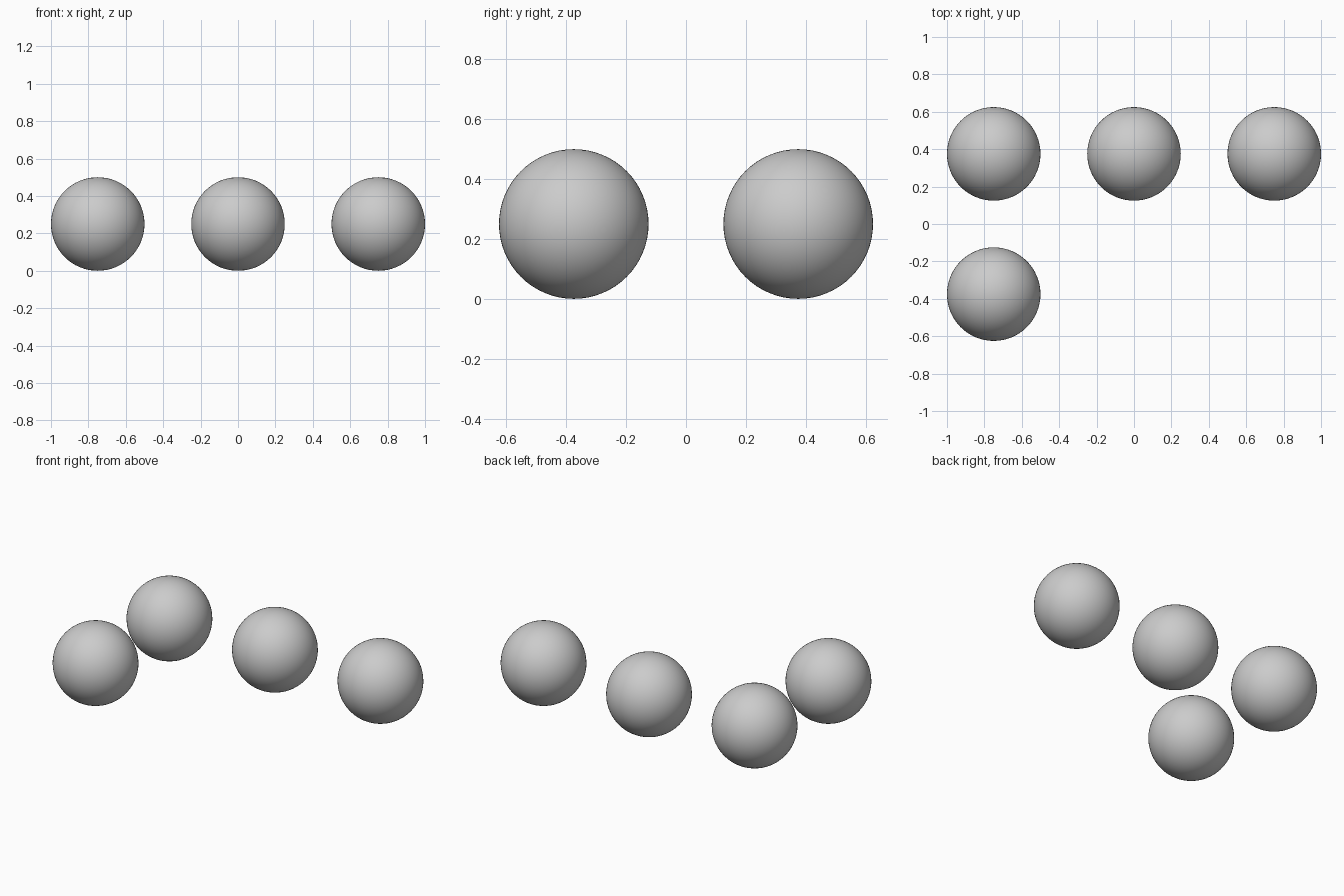
import bpy

if "Cube" in bpy.data.objects:
    bpy.data.objects.remove(bpy.data.objects["Cube"])

RADIUS = 0.25
SPACING = 0.75


def add_ball(name, column, row):
    """Smooth ball resting on the ground at a grid position."""
    bpy.ops.mesh.primitive_uv_sphere_add(
        segments=64, ring_count=32, radius=RADIUS,
        location=(column * SPACING, row * SPACING, RADIUS))
    ball = bpy.context.object
    ball.name = name
    bpy.ops.object.shade_smooth()
    return ball


# Back row of three balls
for name, column in (("left", -1), ("middle", 0), ("right", 1)):
    add_ball(f"back_{name}_ball", column, 0.5)

# Single ball in front of the left end, completing the L
add_ball("front_left_ball", -1, -0.5)
